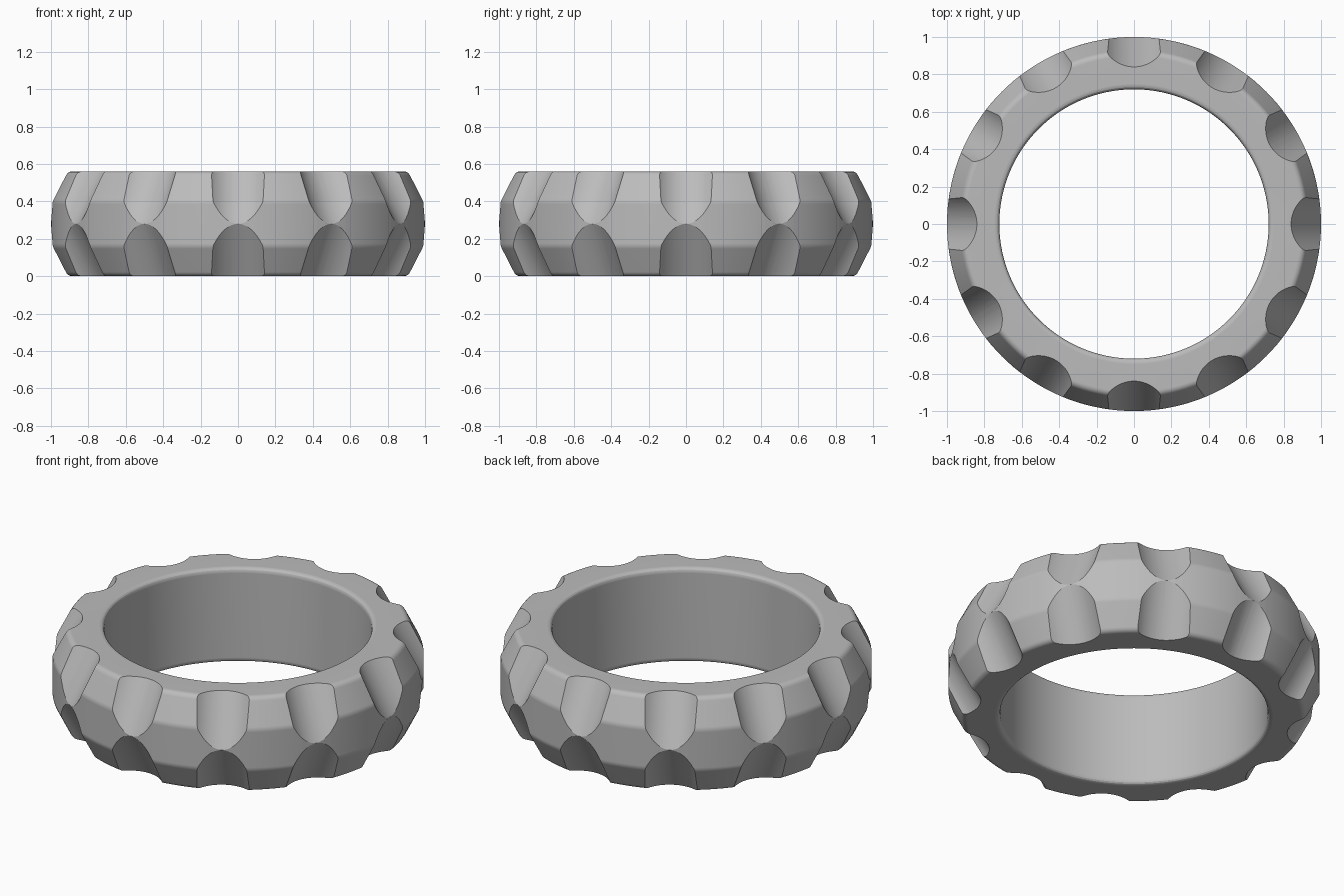
import bpy, bmesh
from math import pi, radians, cos, sin, atan2
from mathutils import Matrix, Vector

default = bpy.data.objects.get("Cube")
if default:
    bpy.data.objects.remove(default, do_unlink=True)

HEIGHT, COUNT, CUT_R = 0.56, 12, 0.2

grey = bpy.data.materials.new("plain grey")
grey.use_nodes = True
colour = (0.5, 0.5, 0.5, 1)
grey.diffuse_color = colour
grey.node_tree.nodes["Principled BSDF"].inputs["Base Color"].default_value = colour


def make_object(name, bm):
    mesh = bpy.data.meshes.new(name)
    bm.to_mesh(mesh)
    bm.free()
    obj = bpy.data.objects.new(name, mesh)
    bpy.context.collection.objects.link(obj)
    mesh.materials.append(grey)
    return obj


def rounded(corners, steps=5):
    """Round each (r, z, size) corner of a closed profile."""
    out = []
    for i, (r, z, size) in enumerate(corners):
        p = Vector((r, z))
        a = Vector(corners[i - 1][:2])
        b = Vector(corners[(i + 1) % len(corners)][:2])
        start = p + (a - p).normalized() * size
        end = p + (b - p).normalized() * size
        for s in range(steps + 1):
            t = s / steps
            out.append(start * (1 - t) ** 2 + p * 2 * t * (1 - t) + end * t * t)
    return out


def make_ring():
    upper = [(1.0, 0.40, 0.015), (0.92, HEIGHT, 0.025), (0.72, HEIGHT, 0.03)]
    lower = [(r, HEIGHT - z, s) for r, z, s in reversed(upper)]
    profile = rounded(upper + lower)
    bm = bmesh.new()
    segs = 144
    rows = [[bm.verts.new((p.x * cos(a), p.x * sin(a), p.y)) for p in profile]
            for a in (2 * pi * k / segs for k in range(segs))]
    n = len(profile)
    for k in range(segs):
        here, there = rows[k], rows[(k + 1) % segs]
        for j in range(n):
            m = (j + 1) % n
            bm.faces.new((here[j], there[j], there[m], here[m]))
    bmesh.ops.recalc_face_normals(bm, faces=bm.faces)
    return make_object("scalloped_ring", bm)


def make_cutters(name, side):
    """A circle of leaning cylinders; side is 1 for top, -1 for bottom."""
    mid = HEIGHT / 2
    lean = atan2(0.16, 0.28)
    bm = bmesh.new()
    for k in range(COUNT):
        centre = Vector((0.92 + CUT_R * cos(lean), 0,
                         mid + side * (0.14 + CUT_R * sin(lean))))
        mat = (Matrix.Rotation(2 * pi * k / COUNT, 4, 'Z')
               @ Matrix.Translation(centre)
               @ Matrix.Rotation(-side * lean, 4, 'Y'))
        bmesh.ops.create_cone(bm, cap_ends=True, segments=72, radius1=CUT_R,
                              radius2=CUT_R, depth=0.7, matrix=mat)
    obj = make_object(name, bm)
    obj.hide_render = True
    return obj


ring = make_ring()
bpy.ops.object.select_all(action='DESELECT')
ring.select_set(True)
bpy.context.view_layer.objects.active = ring

# Scallops along the upper and lower shoulders
for name, side in (("upper_scallop_cutter", 1), ("lower_scallop_cutter", -1)):
    cutter = make_cutters(name, side)
    mod = ring.modifiers.new(name, 'BOOLEAN')
    mod.operation = 'DIFFERENCE'
    mod.solver = 'EXACT'
    mod.object = cutter
    bpy.ops.object.modifier_apply(modifier=mod.name)
    bpy.data.objects.remove(cutter, do_unlink=True)

# Soft bevels, crisp scallop rims
bpy.ops.object.shade_smooth_by_angle(angle=radians(20))
weighted = ring.modifiers.new("even_shading", 'WEIGHTED_NORMAL')
weighted.keep_sharp = True
